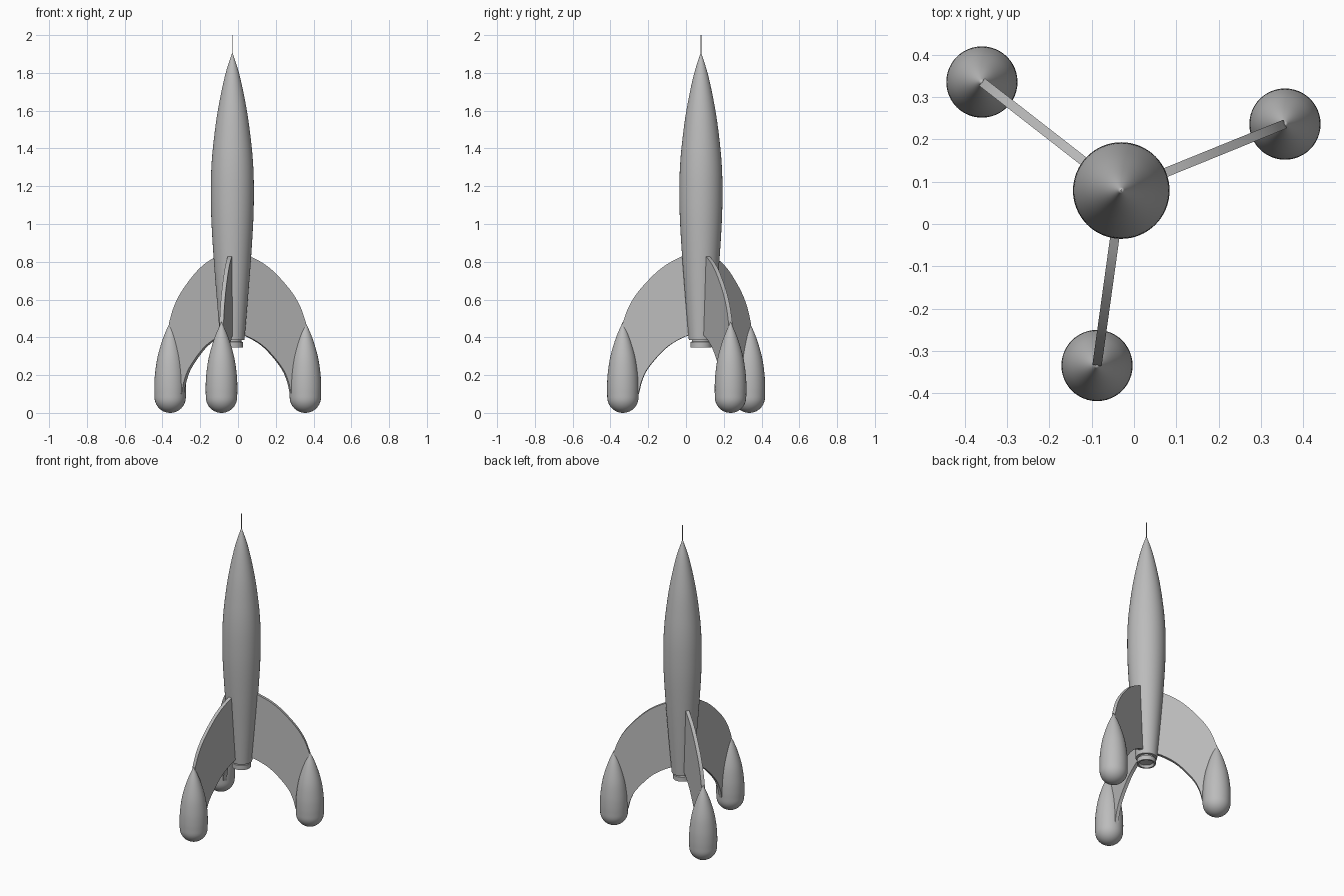
import bpy
import bmesh
import math
from mathutils import Vector, Matrix

cube = bpy.data.objects.get("Cube")
if cube:
    bpy.data.objects.remove(cube, do_unlink=True)

CENTRE = Vector((-0.03, 0.079, 0))
FIN_REACH = 0.417
FIN_ANGLES = [math.radians(22.1 + 120 * i) for i in range(3)]

grey = bpy.data.materials.new("hull grey")
grey.use_nodes = True
grey.diffuse_color = (0.5, 0.5, 0.5, 1)
grey.node_tree.nodes["Principled BSDF"].inputs["Base Color"].default_value = (0.5, 0.5, 0.5, 1)


def smooth_curve(points, steps=5):
    """Catmull-Rom curve through 2D points."""
    p = [Vector(q) for q in points]
    p = [2 * p[0] - p[1]] + p + [2 * p[-1] - p[-2]]
    out = []
    for a, b, c, d in zip(p, p[1:], p[2:], p[3:]):
        for i in range(steps):
            t = i / steps
            out.append(0.5 * (2 * b + (c - a) * t + (2 * a - 5 * b + 4 * c - d) * t ** 2
                              + (3 * b - a - 3 * c + d) * t ** 3))
    return out + [p[-2]]


def finish(name, bm, matrix, angle=35):
    bmesh.ops.remove_doubles(bm, verts=bm.verts, dist=1e-5)
    bmesh.ops.recalc_face_normals(bm, faces=bm.faces)
    mesh = bpy.data.meshes.new(name)
    bm.to_mesh(mesh)
    bm.free()
    mesh.materials.append(grey)
    obj = bpy.data.objects.new(name, mesh)
    obj.matrix_world = matrix
    bpy.context.collection.objects.link(obj)
    bpy.ops.object.select_all(action="DESELECT")
    obj.select_set(True)
    bpy.context.view_layer.objects.active = obj
    bpy.ops.object.shade_smooth_by_angle(angle=math.radians(angle))
    return obj


def lathe(name, profile, position, sides=64):
    """Spin a (radius, height) profile around the vertical axis."""
    bm = bmesh.new()
    verts = [bm.verts.new((max(r, 0), 0, z)) for r, z in profile]
    edges = [bm.edges.new(pair) for pair in zip(verts, verts[1:])]
    bmesh.ops.spin(bm, geom=verts + edges, cent=(0, 0, 0), axis=(0, 0, 1),
                   angle=math.tau, steps=sides, use_merge=True)
    return finish(name, bm, Matrix.Translation(position))


# Hull with pointed nose
hull = smooth_curve([(0.064, 0.385), (0.082, 0.6), (0.099, 0.82), (0.111, 1.02), (0.114, 1.17),
                     (0.111, 1.3), (0.1, 1.43), (0.077, 1.6), (0.039, 1.785), (0, 1.91)])
lathe("hull", [(0, 0.385)] + hull, CENTRE)

# Antenna on the nose
lathe("antenna", [(0, 1.9), (0.0022, 1.9), (0.0022, 2), (0, 2)], CENTRE, 12)

# Open engine nozzle
lathe("engine_nozzle", [(0, 0.39), (0.048, 0.39), (0.048, 0.378), (0.056, 0.374), (0.056, 0.345),
                        (0.046, 0.345), (0.04, 0.36), (0, 0.365)], CENTRE)

# Landing pod profile: round base, long pointed top
base = [(0.083 * math.sin(a), 0.083 - 0.083 * math.cos(a))
        for a in (math.pi / 2 * i / 10 for i in range(10))]
pod = base + smooth_curve([(0.083, 0.083), (0.084, 0.14), (0.08, 0.21), (0.066, 0.3),
                           (0.036, 0.4), (0, 0.483)])

# Curved fin outline, drawn in the plane through the hull axis
outer = smooth_curve([(0.05, 0.85), (0.105, 0.826), (0.18, 0.787), (0.25, 0.732), (0.335, 0.64),
                      (0.385, 0.56), (0.417, 0.475)])
inner = smooth_curve([(0.36, 0.06), (0.334, 0.1), (0.315, 0.17), (0.278, 0.243), (0.19, 0.34),
                      (0.11, 0.392), (0.04, 0.42)])
outline = outer + [Vector((0.417, 0.06))] + inner


def fin(name, angle, thickness=0.022):
    bm = bmesh.new()
    face = bm.faces.new([bm.verts.new((r, -thickness / 2, z)) for r, z in outline])
    side = bmesh.ops.extrude_face_region(bm, geom=[face])
    moved = [v for v in side["geom"] if isinstance(v, bmesh.types.BMVert)]
    bmesh.ops.translate(bm, verts=moved, vec=(0, thickness, 0))
    finish(name, bm, Matrix.Translation(CENTRE) @ Matrix.Rotation(angle, 4, "Z"))


for label, angle in zip(("left", "right", "front"), FIN_ANGLES):
    fin(label + "_fin", angle)
    reach = Vector((math.cos(angle), math.sin(angle), 0)) * FIN_REACH
    lathe(label + "_landing_pod", pod, CENTRE + reach, 48)
